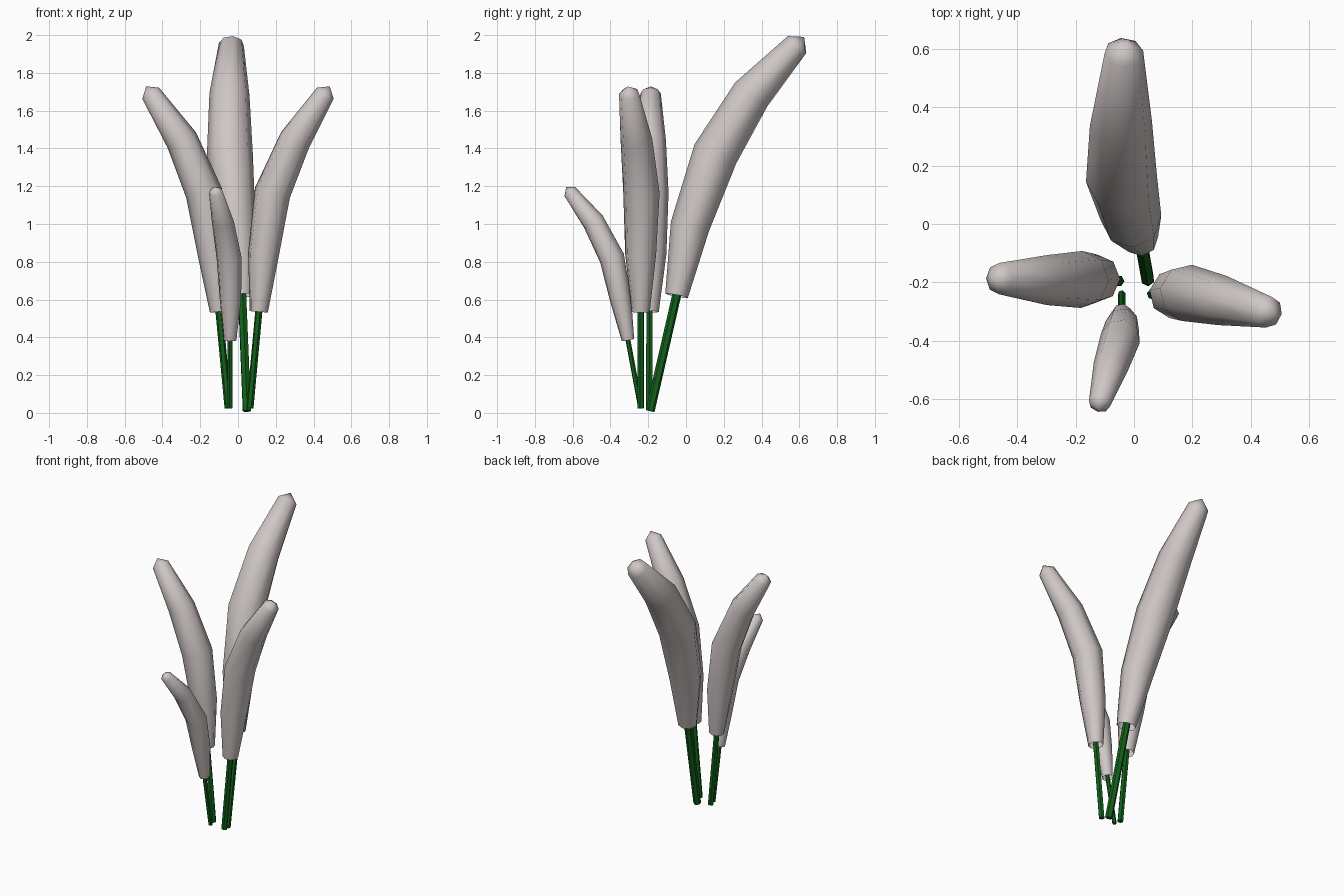
import bpy, bmesh, math
from mathutils import Vector

cube = bpy.data.objects.get("Cube")
if cube:
    bpy.data.objects.remove(cube, do_unlink=True)


def material(name, color):
    m = bpy.data.materials.new(name)
    m.use_nodes = True
    m.diffuse_color = color
    bsdf = next(n for n in m.node_tree.nodes if n.type == "BSDF_PRINCIPLED")
    bsdf.inputs["Base Color"].default_value = color
    return m


PALE = material("pale plume", (0.62, 0.57, 0.56, 1))
GREEN = material("dark green stem", (0.006, 0.12, 0.01, 1))


def tube(name, path, radii, sides, mat, up, tip=0.0, cap=False):
    """Sweep polygon rings along a path; a tip closes the end with a cone."""
    pts = [Vector(p) for p in path]
    bm = bmesh.new()
    rings = []
    for i, p in enumerate(pts):
        back = (p - pts[i - 1]).normalized() if i else Vector()
        ahead = (pts[i + 1] - p).normalized() if i + 1 < len(pts) else Vector()
        t = (back + ahead).normalized()
        u = (up - t * up.dot(t)).normalized()
        v = t.cross(u)
        angles = [2 * math.pi * k / sides for k in range(sides)]
        rings.append([bm.verts.new(p + radii[i] * (u * math.cos(a) + v * math.sin(a)))
                      for a in angles])
    for a, b in zip(rings, rings[1:]):
        for k in range(sides):
            n = (k + 1) % sides
            bm.faces.new((a[k], a[n], b[n], b[k]))
    if tip:
        apex = bm.verts.new(pts[-1] + t * tip)
        for k in range(sides):
            bm.faces.new((rings[-1][k], rings[-1][(k + 1) % sides], apex))
    if cap:
        bm.faces.new(rings[0][::-1])
        bm.faces.new(rings[-1])
    me = bpy.data.meshes.new(name)
    bm.to_mesh(me)
    bm.free()
    me.materials.append(mat)
    ob = bpy.data.objects.new(name, me)
    bpy.context.collection.objects.link(ob)
    return ob


# Each plant: stem foot, plume centreline, plume size
plants = {
    "back": ((0.047, -0.19, 0.01),
             [(0.022, -0.05, 0.62), (-0.01, 0.02, 0.985), (-0.043, 0.155, 1.37),
              (-0.045, 0.345, 1.685), (-0.035, 0.588, 1.95)], 1.0),
    "left": ((0.063, -0.24, 0.025),
             [(0.11, -0.24, 0.535), (0.135, -0.24, 0.84), (0.182, -0.236, 1.165),
              (0.302, -0.262, 1.445), (0.462, -0.302, 1.692)], 0.8),
    "right": ((-0.052, -0.195, 0.025),
              [(-0.10, -0.193, 0.535), (-0.13, -0.187, 0.84), (-0.18, -0.19, 1.165),
               (-0.298, -0.192, 1.445), (-0.462, -0.187, 1.692)], 0.8),
    "front": ((-0.042, -0.24, 0.025),
              [(-0.042, -0.307, 0.385), (-0.04, -0.346, 0.6), (-0.047, -0.392, 0.82),
               (-0.08, -0.49, 1.012), (-0.118, -0.615, 1.172)], 0.56),
}
profile = (0.061, 0.104, 0.122, 0.107, 0.067)

for side, (foot, line, size) in plants.items():
    lean = Vector(line[-1]) - Vector(line[0])
    up = -Vector((lean.x, lean.y, 0)).normalized()

    # Bent plume, open underneath
    plume = tube(side + "_plume", line, [r * size for r in profile], 8, PALE, up,
                 tip=0.055 * size)
    bpy.ops.object.select_all(action="DESELECT")
    plume.select_set(True)
    bpy.context.view_layer.objects.active = plume
    bpy.ops.object.shade_smooth_by_angle(angle=math.radians(60))

    # Straight stem reaching a little way into the plume
    foot, base = Vector(foot), Vector(line[0])
    end = base + (base - foot) * 0.2
    tube(side + "_stem", [foot, end], [0.024 * size] * 2, 6, GREEN, up, cap=True)
